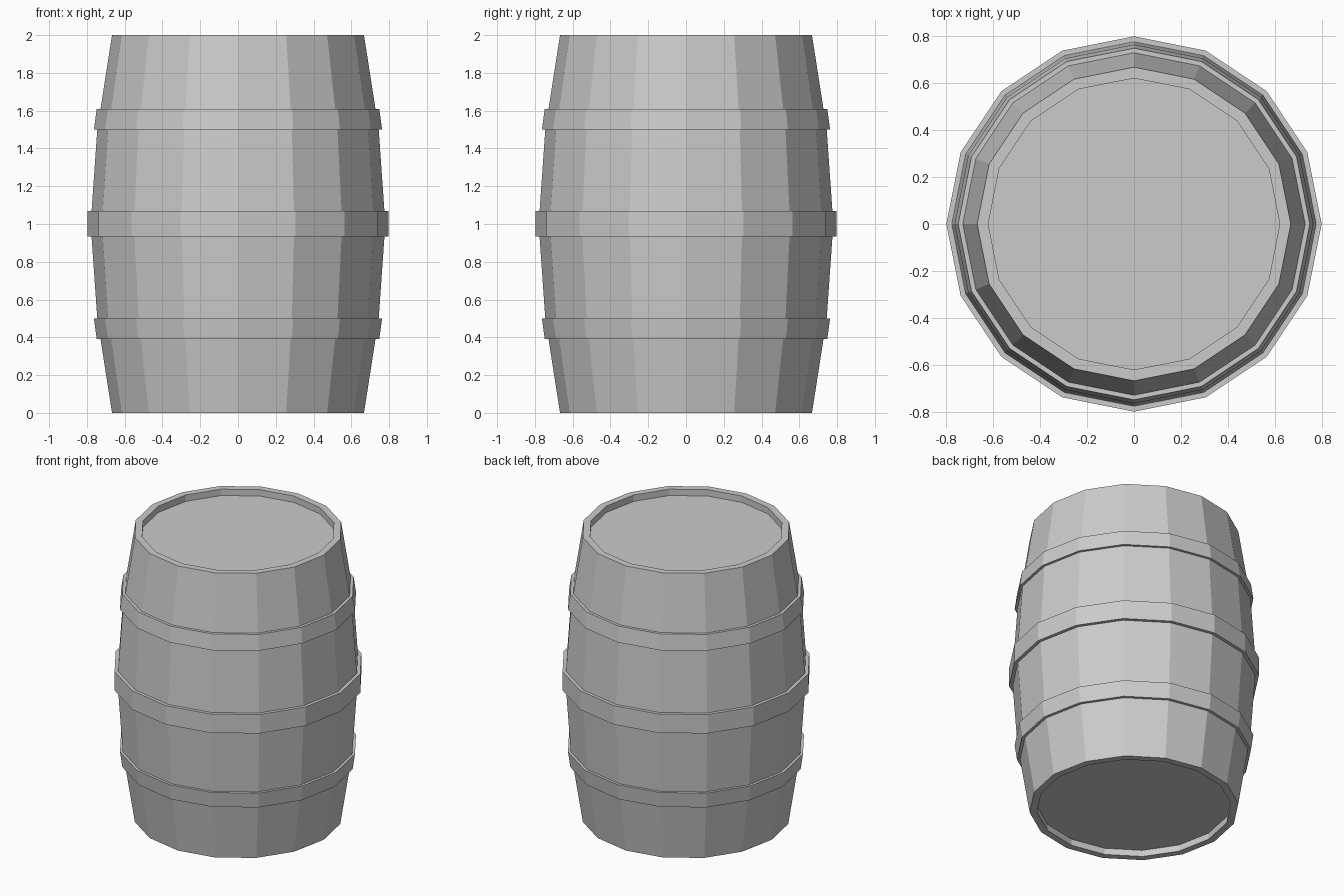
import bpy
import bmesh
from math import cos, sin, tau

SIDES = 16

cube = bpy.data.objects.get("Cube")
if cube:
    bpy.data.objects.remove(cube, do_unlink=True)

grey = bpy.data.materials.new("plain_grey")
grey.use_nodes = True
colour = (0.6, 0.6, 0.6, 1)
grey.diffuse_color = colour
grey.node_tree.nodes["Principled BSDF"].inputs["Base Color"].default_value = colour


def lathe(name, profile, closed=False):
    """Spin (radius, height) points about z; open profiles get flat end caps."""
    bm = bmesh.new()
    rings = [[bm.verts.new((r * cos(tau * i / SIDES), r * sin(tau * i / SIDES), z))
              for i in range(SIDES)] for r, z in profile]
    pairs = list(zip(rings, rings[1:]))
    if closed:
        pairs.append((rings[-1], rings[0]))
    else:
        bm.faces.new(rings[0])
        bm.faces.new(rings[-1])
    for a, b in pairs:
        for i in range(SIDES):
            j = (i + 1) % SIDES
            bm.faces.new((a[i], a[j], b[j], b[i]))
    bmesh.ops.recalc_face_normals(bm, faces=bm.faces)
    mesh = bpy.data.meshes.new(name)
    bm.to_mesh(mesh)
    bm.free()
    mesh.materials.append(grey)
    obj = bpy.data.objects.new(name, mesh)
    bpy.context.collection.objects.link(obj)
    return obj


# Barrel body: recessed lid, rim and bulging staves, mirrored top to bottom
upper = [(0.78, 1.0), (0.745, 1.5), (0.667, 2.0), (0.62, 2.0), (0.62, 1.955)]
lower = [(r, 2 - z) for r, z in reversed(upper[1:])]
lathe("barrel_body", lower + upper)

# Hoops: a straight one at the middle, a tapered one above and below
lathe("middle_hoop", [(0.77, 0.935), (0.798, 0.935), (0.798, 1.068), (0.77, 1.068)], True)
hoop = [(0.72, 1.5), (0.763, 1.5), (0.748, 1.608), (0.71, 1.608)]
lathe("upper_hoop", hoop, True)
lathe("lower_hoop", [(r, 2 - z) for r, z in hoop], True)
